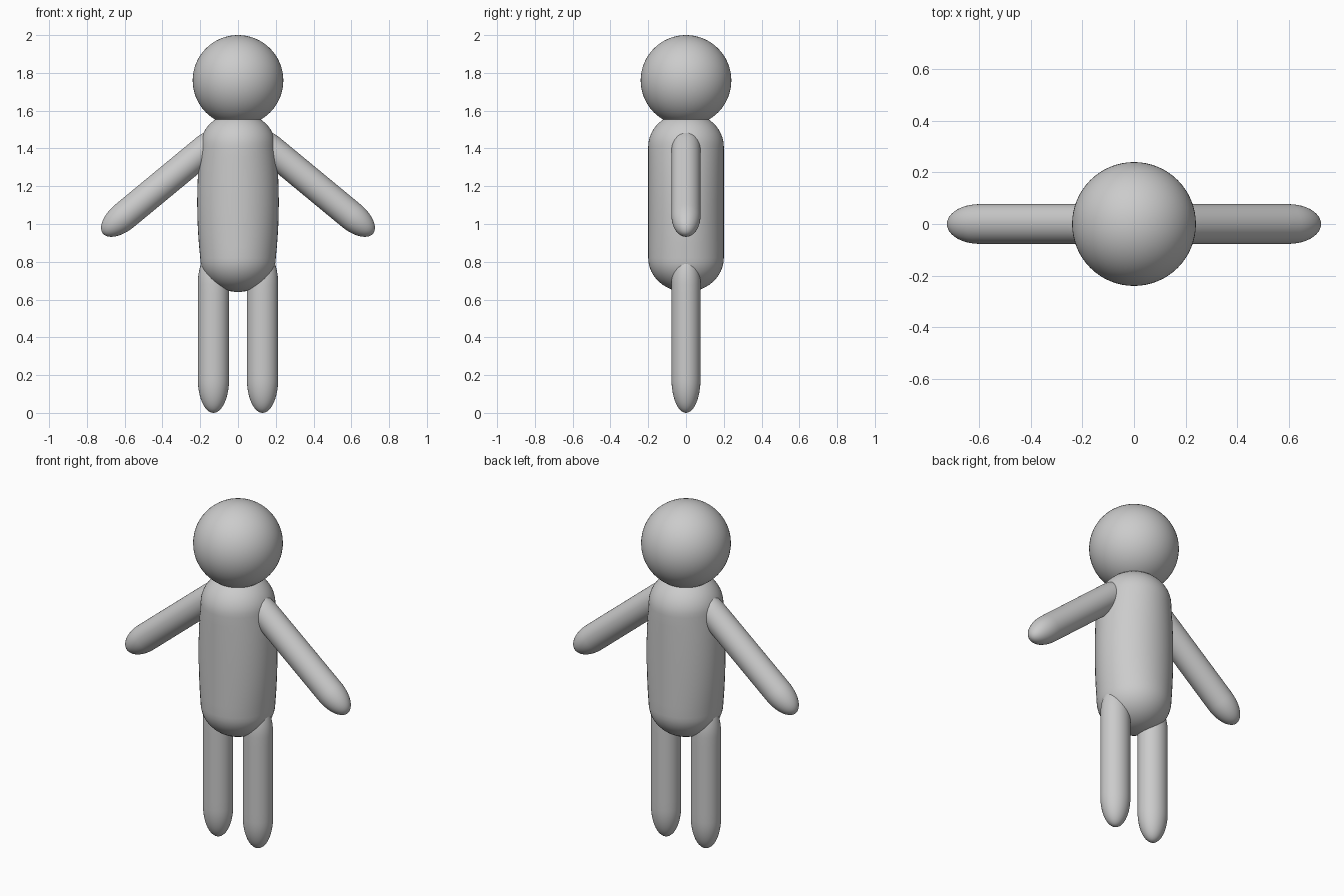
import bpy, bmesh
from math import sin, cos, pi
from mathutils import Vector

if "Cube" in bpy.data.objects:
    bpy.data.objects.remove(bpy.data.objects["Cube"])


def capsule(name, a, b, rx, ry, cap, bulge=0.0, seg=48):
    """Rounded bar from tip a to tip b; cap is the length of each round end."""
    a, b = Vector(a), Vector(b)
    axis = b - a
    length = axis.length
    d = axis.normalized()
    ydir = Vector((0, 1, 0))
    xdir = ydir.cross(d).normalized()
    n = 12
    # (distance along axis, radius factor)
    prof = [(cap * (1 - cos(pi / 2 * i / n)), sin(pi / 2 * i / n)) for i in range(1, n + 1)]
    mid = [(cap + (length - 2 * cap) * i / 10, 1.0) for i in range(1, 10)]
    prof = prof + mid + [(length - t, f) for t, f in reversed(prof)]
    bm = bmesh.new()
    rings = []
    for t, f in prof:
        u = min(1.0, abs(t - length / 2) / (length / 2 - cap))
        wx = rx * f * (1 + bulge * (1 - u * u))
        wy = ry * f
        rings.append([bm.verts.new(a + d * t + xdir * wx * cos(2 * pi * k / seg)
                                   + ydir * wy * sin(2 * pi * k / seg)) for k in range(seg)])
    ends = [bm.verts.new(a), bm.verts.new(b)]
    for k in range(seg):
        j = (k + 1) % seg
        for lo, hi in zip(rings, rings[1:]):
            bm.faces.new((lo[k], lo[j], hi[j], hi[k]))
        bm.faces.new((ends[0], rings[0][j], rings[0][k]))
        bm.faces.new((ends[1], rings[-1][k], rings[-1][j]))
    bmesh.ops.recalc_face_normals(bm, faces=bm.faces)
    for face in bm.faces:
        face.smooth = True
    mesh = bpy.data.meshes.new(name)
    bm.to_mesh(mesh)
    bm.free()
    ob = bpy.data.objects.new(name, mesh)
    bpy.context.collection.objects.link(ob)
    return ob


# Head
bpy.ops.mesh.primitive_uv_sphere_add(segments=64, ring_count=32, radius=0.24, location=(0, 0, 1.76))
bpy.context.object.name = "head"
bpy.ops.object.shade_smooth()

# Torso, slightly wider at the waist when seen from the front
capsule("torso", (0, 0, 0.64), (0, 0, 1.59), 0.2, 0.2, 0.18, bulge=0.08)

# Arms and legs
for side, s in (("left", 1), ("right", -1)):
    capsule(side + "_arm", (s * 0.715, 0, 0.949), (s * 0.06, 0, 1.49), 0.077, 0.077, 0.15)
    capsule(side + "_leg", (s * 0.13, 0, 0), (s * 0.13, 0, 0.86), 0.083, 0.077, 0.18)
